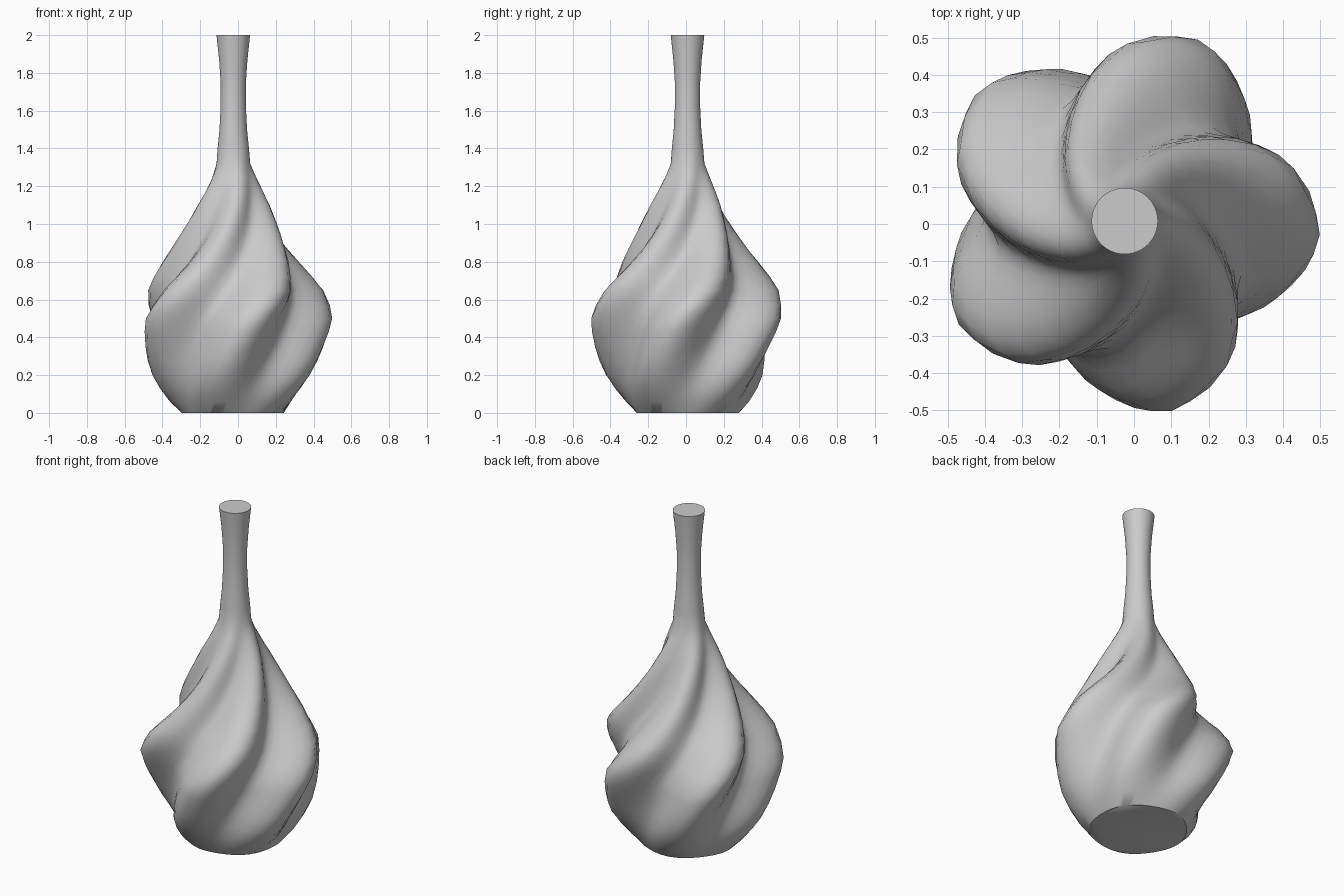
import bpy, bmesh, math

if "Cube" in bpy.data.objects:
    bpy.data.objects.remove(bpy.data.objects["Cube"])

CX, CY = -0.025, 0.008      # axis of the neck
LOBES, SIDES = 5, 60
TWIST_LOW = math.radians(72)     # turn per unit of height below the belly
TWIST_HIGH = math.radians(102)   # and above it
BELLY = 0.5
PHASE = math.radians(-4)    # lobe direction at the widest height

# height, radius at lobe tip, valley depth as a share of the radius
PROFILE = [
    (0.00, 0.275, 0.03), (0.06, 0.335, 0.09), (0.13, 0.39, 0.15),
    (0.20, 0.435, 0.20), (0.28, 0.468, 0.24), (0.35, 0.49, 0.26),
    (0.43, 0.512, 0.28), (0.50, 0.525, 0.29), (0.57, 0.512, 0.29),
    (0.65, 0.485, 0.29), (0.72, 0.437, 0.29), (0.80, 0.378, 0.29),
    (0.87, 0.328, 0.28), (0.95, 0.278, 0.27), (1.02, 0.238, 0.25),
    (1.10, 0.197, 0.22), (1.17, 0.16, 0.17), (1.25, 0.12, 0.09),
    (1.32, 0.09, 0.02), (1.40, 0.083, 0), (1.50, 0.073, 0),
    (1.62, 0.067, 0), (1.75, 0.067, 0), (1.87, 0.075, 0), (2.00, 0.089, 0),
]

# Twisted, lobed body that runs into a round neck
bm = bmesh.new()
rings = []
for z, tip, depth in PROFILE:
    rate = TWIST_LOW if z < BELLY else TWIST_HIGH
    turn = PHASE + rate * (min(z, 1.35) - BELLY)
    ring = []
    for i in range(SIDES):
        a = 2 * math.pi * i / SIDES
        valley = (1 - math.cos(LOBES * a)) / 2
        r = tip * (1 - depth * valley)
        ring.append(bm.verts.new((CX + r * math.cos(a + turn),
                                  CY + r * math.sin(a + turn), z)))
    rings.append(ring)
for low, high in zip(rings, rings[1:]):
    for i in range(SIDES):
        j = (i + 1) % SIDES
        bm.faces.new((low[i], low[j], high[j], high[i]))
# Flat base and flat closed top
bm.faces.new(rings[0][::-1])
bm.faces.new(rings[-1])

mesh = bpy.data.meshes.new("twisted_vase")
bm.to_mesh(mesh)
bm.free()
vase = bpy.data.objects.new("twisted_vase", mesh)
bpy.context.collection.objects.link(vase)
bpy.context.view_layer.objects.active = vase
vase.select_set(True)
bpy.ops.object.shade_smooth_by_angle(angle=math.radians(45))
